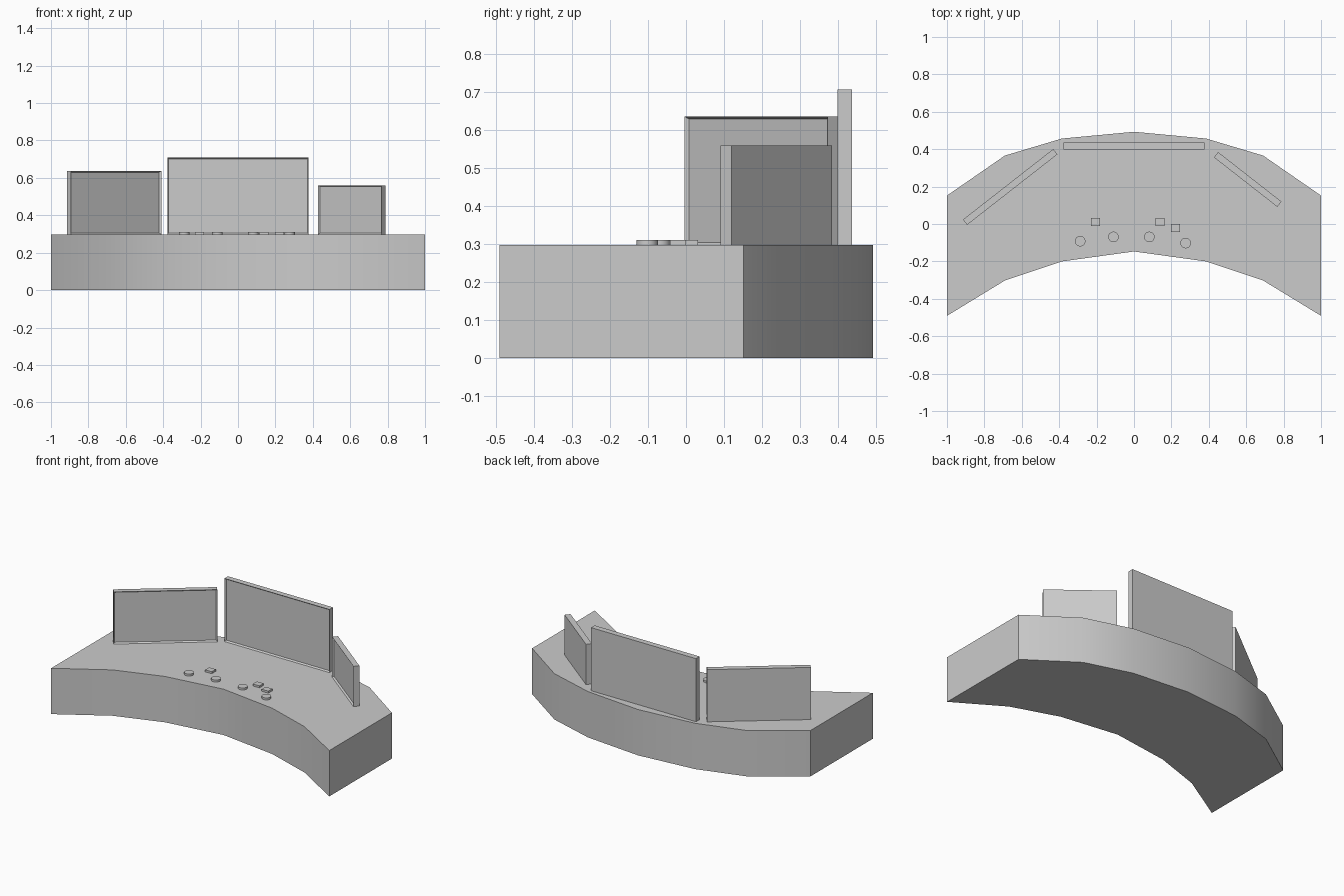
import bpy, bmesh, math
from mathutils import Matrix, Vector

if "Cube" in bpy.data.objects:
    bpy.data.objects.remove(bpy.data.objects["Cube"])

TOP = 0.298  # desk top height


def finish(bm, name, smooth=False):
    bmesh.ops.recalc_face_normals(bm, faces=bm.faces)
    mesh = bpy.data.meshes.new(name)
    bm.to_mesh(mesh)
    bm.free()
    ob = bpy.data.objects.new(name, mesh)
    bpy.context.collection.objects.link(ob)
    if smooth:
        bpy.ops.object.select_all(action='DESELECT')
        ob.select_set(True)
        bpy.context.view_layer.objects.active = ob
        bpy.ops.object.shade_smooth_by_angle(angle=math.radians(30))
    return ob


def mirrored(half):
    return [(-x, y) for x, y in reversed(half[1:])] + half


# Curved desk: strip of quads between back and front arcs, extruded upward
back = mirrored([(0, 0.493), (0.385, 0.457), (0.69, 0.366), (1, 0.152)])
front = mirrored([(0, -0.147), (0.385, -0.2), (0.69, -0.302), (1, -0.491)])
bm = bmesh.new()
b = [bm.verts.new((x, y, 0)) for x, y in back]
f = [bm.verts.new((x, y, 0)) for x, y in front]
strip = [bm.faces.new((f[i], f[i + 1], b[i + 1], b[i])) for i in range(len(b) - 1)]
new = bmesh.ops.extrude_face_region(bm, geom=strip, use_keep_orig=True)
bmesh.ops.translate(bm, vec=(0, 0, TOP),
                    verts=[g for g in new['geom'] if isinstance(g, bmesh.types.BMVert)])
finish(bm, "curved_desk", smooth=True)


# Monitors: thin boxes with a recessed display on the front
def monitor(name, x, y, width, height, depth, angle):
    bm = bmesh.new()
    bmesh.ops.create_cube(bm, size=1, matrix=Matrix.Diagonal((width, depth, height, 1)))
    bm.normal_update()
    face = min(bm.faces, key=lambda p: p.normal.y)
    bmesh.ops.inset_region(bm, faces=[face], thickness=0.01)
    bmesh.ops.translate(bm, vec=(0, 0.01, 0), verts=face.verts)
    ob = finish(bm, name)
    ob.location = (x, y, TOP + height / 2)
    ob.rotation_euler.z = math.radians(angle)


monitor("centre_monitor", 0, 0.418, 0.755, 0.41, 0.037, 0)
monitor("left_monitor", -0.662, 0.198, 0.612, 0.339, 0.036, 38)
monitor("right_monitor", 0.608, 0.238, 0.43, 0.262, 0.036, -38)

# Round and square controls
BH = 0.013
for i, (x, y) in enumerate([(-0.288, -0.092), (-0.11, -0.069), (0.082, -0.069), (0.276, -0.102)]):
    bm = bmesh.new()
    bmesh.ops.create_cone(bm, cap_ends=True, segments=32, radius1=0.028, radius2=0.028, depth=BH)
    finish(bm, f"round_button_{i + 1}", smooth=True).location = (x, y, TOP + BH / 2)

for i, (x, y) in enumerate([(-0.205, 0.01), (0.138, 0.01), (0.223, -0.021)]):
    bm = bmesh.new()
    bmesh.ops.create_cube(bm, size=1, matrix=Matrix.Diagonal((0.048, 0.042, BH, 1)))
    finish(bm, f"square_button_{i + 1}").location = (x, y, TOP + BH / 2)
